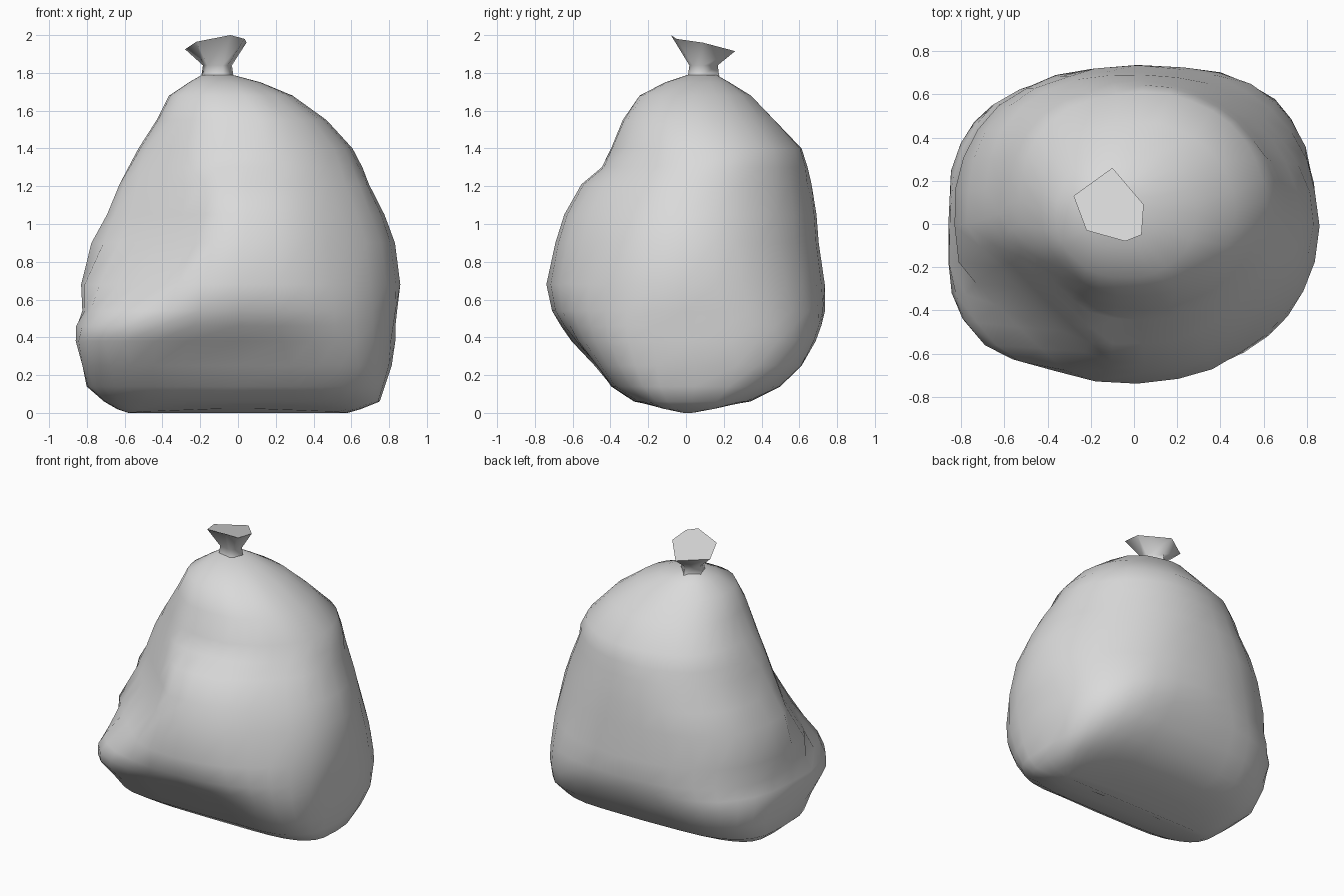
import bpy, bmesh, random
from math import cos, sin, pi, tau, exp, radians, copysign, sqrt
from mathutils import Vector

random.seed(4)
cube = bpy.data.objects.get("Cube")
if cube:
    bpy.data.objects.remove(cube, do_unlink=True)

grey = bpy.data.materials.new("plastic grey")
grey.use_nodes = True
grey.diffuse_color = (0.7, 0.7, 0.7, 1)
grey.node_tree.nodes["Principled BSDF"].inputs["Base Color"].default_value = (0.7, 0.7, 0.7, 1)


def bell(value, centre, width):
    return exp(-0.5 * ((value - centre) / width) ** 2)


def angle_gap(a, b):
    return (a - b + pi) % tau - pi


def loft(name, rings, sharp_angle):
    """Skin a stack of equal-length rings and close both ends."""
    bm = bmesh.new()
    loops = [[bm.verts.new(p) for p in ring] for ring in rings]
    for low, high in zip(loops, loops[1:]):
        for i in range(len(low)):
            j = (i + 1) % len(low)
            bm.faces.new((low[i], low[j], high[j], high[i]))
    bm.faces.new(loops[0][::-1])
    bm.faces.new(loops[-1])
    bmesh.ops.recalc_face_normals(bm, faces=bm.faces)
    mesh = bpy.data.meshes.new(name)
    bm.to_mesh(mesh)
    bm.free()
    obj = bpy.data.objects.new(name, mesh)
    bpy.context.collection.objects.link(obj)
    mesh.materials.append(grey)
    bpy.ops.object.select_all(action='DESELECT')
    obj.select_set(True)
    bpy.context.view_layer.objects.active = obj
    bpy.ops.object.shade_smooth_by_angle(angle=radians(sharp_angle))
    return obj


# Sack outline: height, right, left, front, back
OUTLINE = [
    (0.00, -0.58, 0.58, -0.05, 0.07),
    (0.02, -0.64, 0.65, -0.16, 0.19),
    (0.06, -0.71, 0.75, -0.29, 0.35),
    (0.14, -0.80, 0.78, -0.43, 0.52),
    (0.25, -0.83, 0.81, -0.54, 0.65),
    (0.38, -0.86, 0.83, -0.65, 0.72),
    (0.46, -0.85, 0.84, -0.69, 0.73),
    (0.54, -0.82, 0.85, -0.72, 0.73),
    (0.68, -0.83, 0.86, -0.74, 0.72),
    (0.90, -0.77, 0.84, -0.70, 0.70),
    (1.05, -0.69, 0.78, -0.65, 0.69),
    (1.21, -0.62, 0.70, -0.56, 0.66),
    (1.30, -0.58, 0.66, -0.45, 0.64),
    (1.40, -0.53, 0.61, -0.40, 0.61),
    (1.55, -0.43, 0.47, -0.34, 0.47),
    (1.68, -0.36, 0.29, -0.25, 0.34),
    (1.75, -0.26, 0.12, -0.11, 0.23),
    (1.79, -0.19, -0.03, 0.01, 0.16),
]
SEGMENTS = 32


def sack_ring(z, right, left, front, back):
    # Sections turn from boxy at the base to oval above
    power = 2 / (2.1 + 1.5 * bell(z, 0, 0.3))
    ring = []
    for i in range(SEGMENTS):
        t = tau * i / SEGMENTS
        c, s = (copysign(abs(v) ** power, v) for v in (cos(t), sin(t)))
        # Swellings and hollows, placed by direction and height
        side = lambda degrees: bell(angle_gap(t, radians(degrees)), 0, 0.36)
        push = side(225) * 0.06 * bell(z, 0.43, 0.1)
        push += side(60) * 0.03 * bell(z, 0.55, 0.2)
        push += side(135) * (0.06 * bell(z, 0.95, 0.25) - 0.04 * bell(z, 0.28, 0.13))
        push -= side(315) * 0.05 * bell(z, 0.9, 0.33)
        push -= side(40) * 0.03 * bell(z, 1.0, 0.25)
        push -= (0.08 * side(270) + 0.05 * side(90)) * bell(z, 0.3, 0.13)
        if 0.1 < z < 1.7:
            push += random.uniform(-0.005, 0.005)
        x = (left + right) / 2 + (left - right) / 2 * c + push * cos(t)
        y = (front + back) / 2 + (back - front) / 2 * s + push * sin(t)
        # The front right corner is pressed flat above its bulging lip
        limit = 0.85 - 0.31 * z + 0.25 * bell(z, 0.5, 0.11)
        excess = -(x + y) / sqrt(2) - limit
        if z > 0.5 and excess > 0:
            x += 0.9 * excess / sqrt(2)
            y += 0.9 * excess / sqrt(2)
        # The bottom seam arches slightly in the middle
        lift = 0.025 * max(0, 1 - (x / 0.58) ** 2) if z < 0.03 else 0
        ring.append(Vector((x, y, z + lift)))
    return ring


loft("sack_body", [sack_ring(*row) for row in OUTLINE], 60)

# Tied neck flaring into a slanted six-sided tuft
centre = Vector((-0.11, 0.09, 0))
RIM = [(0.045, 0.09, 1.96), (-0.10, 0.26, 1.915), (-0.28, 0.13, 1.925),
       (-0.22, -0.03, 1.965), (-0.04, -0.08, 2.0), (0.035, -0.05, 1.98)]
rim = [Vector(p) for p in RIM]


def neck_ring(radius, z):
    ring = []
    for p in rim:
        out = (p - centre).to_2d().normalized() * radius
        ring.append(Vector((centre.x + out.x, centre.y + out.y, z)))
    return ring


loft("tied_neck", [neck_ring(0.1, 1.74), neck_ring(0.085, 1.79),
                   neck_ring(0.078, 1.84), rim], 80)
